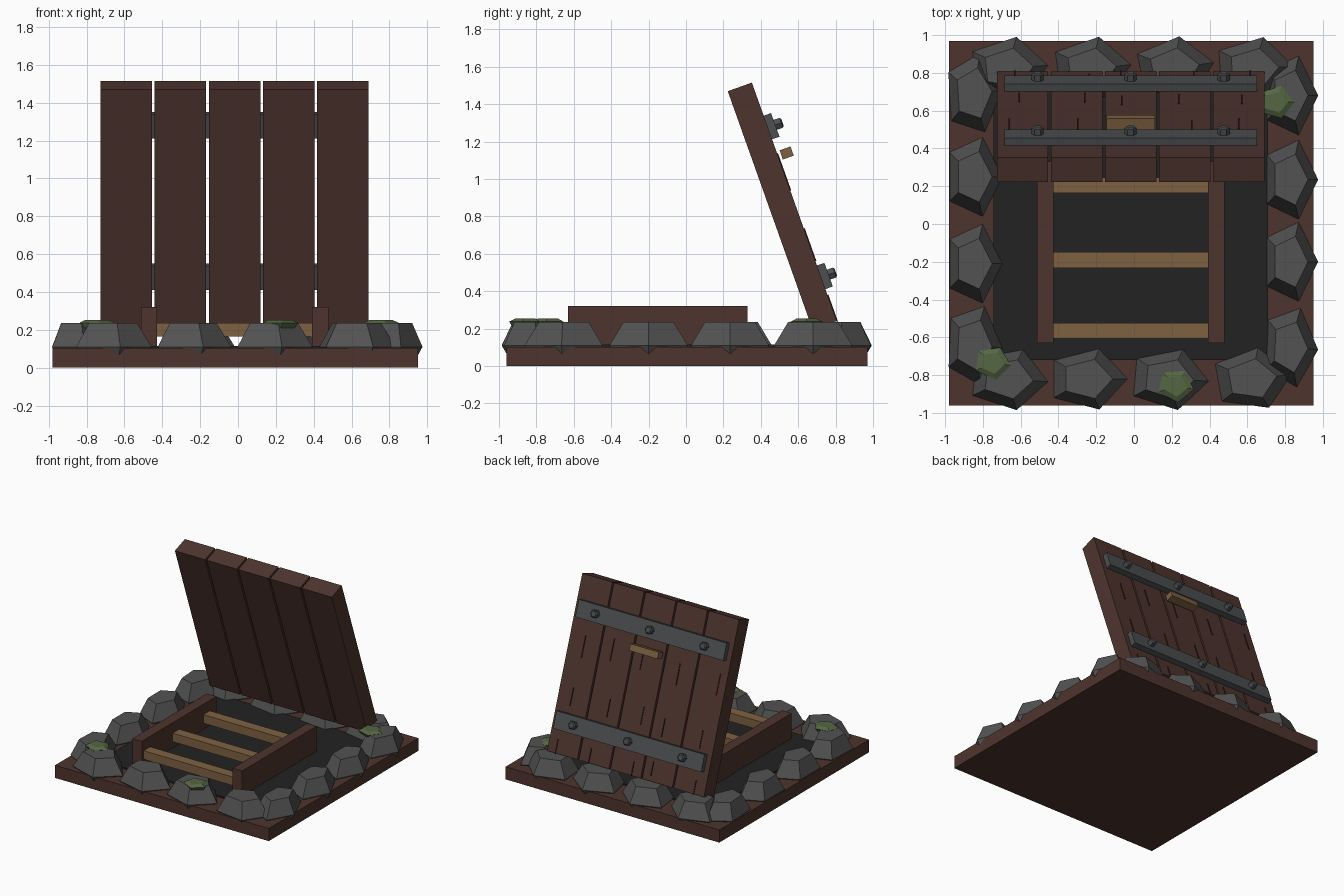
import bpy, bmesh, math, random
from mathutils import Matrix, Vector

if "Cube" in bpy.data.objects:
    bpy.data.objects.remove(bpy.data.objects["Cube"])

random.seed(4)


def srgb(r, g, b):
    def lin(c):
        c /= 255
        return c / 12.92 if c <= 0.04045 else ((c + 0.055) / 1.055) ** 2.4
    return (lin(r), lin(g), lin(b), 1)


def material(name, *rgb):
    m = bpy.data.materials.new(name)
    m.diffuse_color = srgb(*rgb)
    m.use_nodes = True
    m.node_tree.nodes["Principled BSDF"].inputs["Base Color"].default_value = m.diffuse_color
    return m


DARK_WOOD = material("dark wood", 78, 52, 46)
LIGHT_WOOD = material("light wood", 126, 97, 66)
STONE = material("grey stone", 82, 82, 82)
IRON = material("dark iron", 76, 78, 80)
MOSS = material("moss green", 85, 102, 66)
PIT = material("pit black", 34, 34, 34)
GROOVE = material("wood groove", 46, 30, 26)


def finish(bm, name, mat, matrix=None):
    if matrix:
        bm.transform(matrix)
    bmesh.ops.recalc_face_normals(bm, faces=bm.faces)
    mesh = bpy.data.meshes.new(name)
    bm.to_mesh(mesh)
    bm.free()
    mesh.materials.append(mat)
    obj = bpy.data.objects.new(name, mesh)
    bpy.context.collection.objects.link(obj)
    return obj


def box(name, mat, x, y, z, matrix=None):
    """Box from (min, max) ranges, optionally placed by a matrix."""
    bm = bmesh.new()
    bmesh.ops.create_cube(bm, size=1)
    for v in bm.verts:
        v.co = [r[0] if c < 0 else r[1] for c, r in zip(v.co, (x, y, z))]
    return finish(bm, name, mat, matrix)


def rings(name, mat, sides, profile, matrix):
    """Stack of polygon rings (radius, z) closed at both ends."""
    bm = bmesh.new()
    loops = []
    for r, z in profile:
        loops.append([bm.verts.new((r * math.cos(i * math.tau / sides),
                                    r * math.sin(i * math.tau / sides), z))
                      for i in range(sides)])
    for a, b in zip(loops, loops[1:]):
        for i in range(sides):
            j = (i + 1) % sides
            bm.faces.new((a[i], a[j], b[j], b[i]))
    bm.faces.new(loops[0][::-1])
    bm.faces.new(loops[-1])
    return finish(bm, name, mat, matrix)


# Base slab and dark pit floor
box("base", DARK_WOOD, (-0.98, 0.95), (-0.96, 0.97), (0, 0.103))
box("pit_floor", PIT, (-0.745, 0.71), (-0.72, 0.73), (0.09, 0.115))

# Ladder rails and steps
for x in (-0.47, 0.435):
    box("ladder_rail", DARK_WOOD, (x - 0.043, x + 0.043), (-0.63, 0.33), (0.11, 0.32))
for y in (-0.565, -0.19, 0.205):
    box("ladder_step", LIGHT_WOOD, (-0.43, 0.395), (y - 0.042, y + 0.042), (0.165, 0.235))

# Stone border: long in x on front and back rows, long in y on the sides
STONE_PROFILE = ((0.62, 0.005), (1, 0.11), (0.64, 0.235))


def stone(x, y, sx, sy, turn):
    m = (Matrix.Translation((x, y, 0)) @ Matrix.Diagonal((sx, sy, 1, 1))
         @ Matrix.Rotation(math.radians(turn), 4, 'Z'))
    rings("border_stone", STONE, 5, STONE_PROFILE, m)


for x, turn in ((-0.67, -5), (-0.25, 0), (0.18, -4), (0.62, 8)):
    stone(x, -0.82, 0.215, 0.17, turn)
for x, turn in ((-0.67, 5), (-0.23, 6), (0.21, 10), (0.63, 3)):
    stone(x, 0.825, 0.215, 0.17, turn)
for y, turn in ((-0.64, -4), (-0.21, 0), (0.25, 0), (0.69, 5)):
    stone(-0.85, y, 0.155, 0.22, turn)
for y, turn in ((-0.65, -4), (-0.2, 0), (0.235, 0), (0.68, 0)):
    stone(0.825, y, 0.15, 0.22, turn)

# Moss patches on three stones
for x, y, turn in ((-0.75, -0.735, -8), (0.22, -0.855, -12), (0.75, 0.645, 0)):
    m = (Matrix.Translation((x, y, 0)) @ Matrix.Rotation(math.radians(turn), 4, 'Z')
         @ Matrix.Diagonal((0.1, 0.09, 1, 1)))
    rings("moss_patch", MOSS, 5, ((0.8, 0.21), (1, 0.237), (0.65, 0.253)), m)

# Leaning lid: local x across, y outward to the back, z up along the planks
LID = Matrix.Translation((0, 0.677, 0.195)) @ Matrix.Rotation(math.radians(19.6), 4, 'X')
THICK, LENGTH, MID = 0.137, 1.353, -0.018
for i in range(-2, 3):
    c = MID + i * 0.286
    box("lid_plank", DARK_WOOD, (c - 0.136, c + 0.136), (0, THICK), (0, LENGTH), LID)
    # Grain grooves on the back of each plank
    for low, high in ((0.02, 0.13), (0.36, 0.5), (0.76, 0.93)):
        gx = c + random.uniform(-0.08, 0.08)
        shift = random.uniform(-0.03, 0.03)
        box("grain_groove", GROOVE, (gx - 0.004, gx + 0.004),
            (THICK - 0.001, THICK + 0.005), (low + shift, high + shift), LID)

# Iron straps with bolts
for u in (0.248, 1.098):
    box("iron_strap", IRON, (-0.685, 0.65), (THICK, THICK + 0.042),
        (u - 0.067, u + 0.067), LID)
    for x in (-0.51, MID, 0.475):
        m = (LID @ Matrix.Translation((x, THICK + 0.04, u))
             @ Matrix.Rotation(-math.pi / 2, 4, 'X'))
        rings("strap_bolt", IRON, 6, ((0.032, 0), (0.032, 0.036), (0.022, 0.043)), m)

# Lid handle
box("lid_handle", LIGHT_WOOD, (-0.145, 0.11), (THICK + 0.018, THICK + 0.08),
    (0.91, 0.962), LID)
